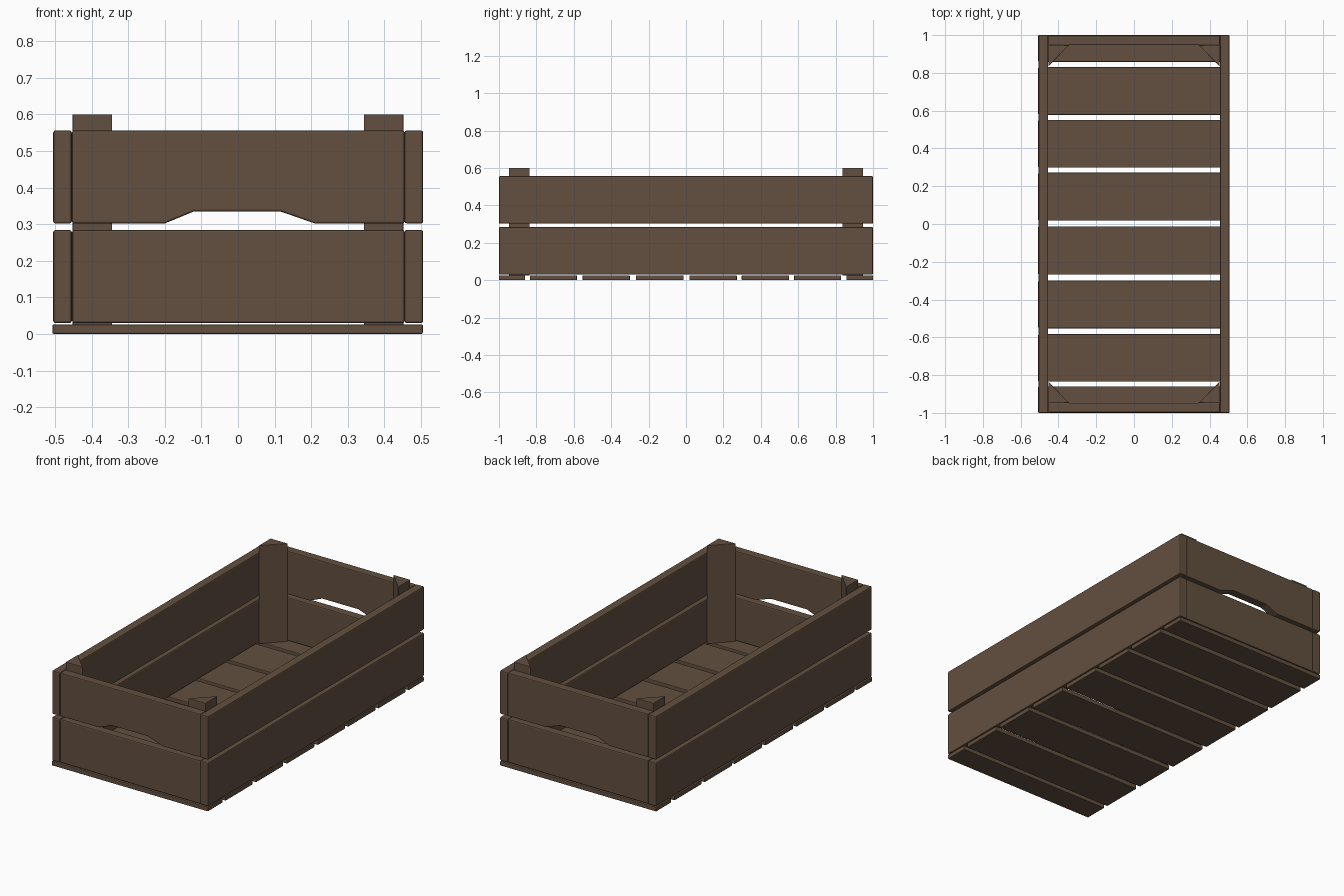
import bpy, bmesh

if "Cube" in bpy.data.objects:
    bpy.data.objects.remove(bpy.data.objects["Cube"])

wood = bpy.data.materials.new("brown wood")
wood.diffuse_color = (0.125, 0.08, 0.051, 1)
wood.use_nodes = True
wood.node_tree.nodes["Principled BSDF"].inputs["Base Color"].default_value = wood.diffuse_color


def prism(name, points, axis, lo, hi, bevel=0.006):
    """Extrude a 2D outline along an axis (1 = y, outline in x,z; 2 = z, outline in x,y)."""
    bm = bmesh.new()

    def place(p, t):
        return (p[0], t, p[1]) if axis == 1 else (p[0], p[1], t)

    a = [bm.verts.new(place(p, lo)) for p in points]
    b = [bm.verts.new(place(p, hi)) for p in points]
    bm.faces.new(a)
    bm.faces.new(b)
    for i in range(len(a)):
        j = (i + 1) % len(a)
        bm.faces.new((a[i], a[j], b[j], b[i]))
    bmesh.ops.recalc_face_normals(bm, faces=bm.faces)
    mesh = bpy.data.meshes.new(name)
    bm.to_mesh(mesh)
    bm.free()
    mesh.materials.append(wood)
    ob = bpy.data.objects.new(name, mesh)
    bpy.context.collection.objects.link(ob)
    if bevel:
        mod = ob.modifiers.new("soft edges", "BEVEL")
        mod.width = bevel
        mod.segments = 2
        mod.limit_method = "ANGLE"
    return ob


def board(name, x0, x1, y0, y1, z0, z1, bevel=0.006):
    return prism(name, [(x0, y0), (x1, y0), (x1, y1), (x0, y1)], 2, z0, z1, bevel)


# Floor slats: two narrow end slats and six wide ones
edges = [(-1, -0.86), (-0.835, -0.583), (-0.553, -0.30), (-0.268, -0.013),
         (0.018, 0.272), (0.298, 0.551), (0.578, 0.83), (0.858, 1)]
for i, (y0, y1) in enumerate(edges):
    board(f"floor_slat_{i + 1}", -0.507, 0.505, y0, y1, 0, 0.026, 0.004)

# Long side boards, two rows on each side
for row, z0, z1 in (("lower", 0.03, 0.284), ("upper", 0.302, 0.556)):
    for side, x0 in (("left", -0.505), ("right", 0.455)):
        board(f"{side}_{row}_board", x0, x0 + 0.051, -1, 1, z0, z1)

# End boards: plain below, with a hand-hold notch above
for end, s in (("front", -1), ("back", 1)):
    y0, y1 = sorted((s * 0.998, s * 0.947))
    board(f"{end}_lower_board", -0.453, 0.455, y0, y1, 0.03, 0.284)
    notch = [(-0.453, 0.302), (-0.20, 0.302), (-0.12, 0.335), (0.115, 0.335),
             (0.21, 0.302), (0.455, 0.302), (0.455, 0.556), (-0.453, 0.556)]
    prism(f"{end}_upper_board", notch, 1, y0, y1, 0.005)

# Triangular corner posts
for end, sy in (("front", -1), ("back", 1)):
    for side, sx in (("left", -1), ("right", 1)):
        pts = [(sx * 0.452, sy * 0.947), (sx * 0.343, sy * 0.947), (sx * 0.452, sy * 0.836)]
        prism(f"{end}_{side}_post", pts, 2, 0.024, 0.60, 0.002)
